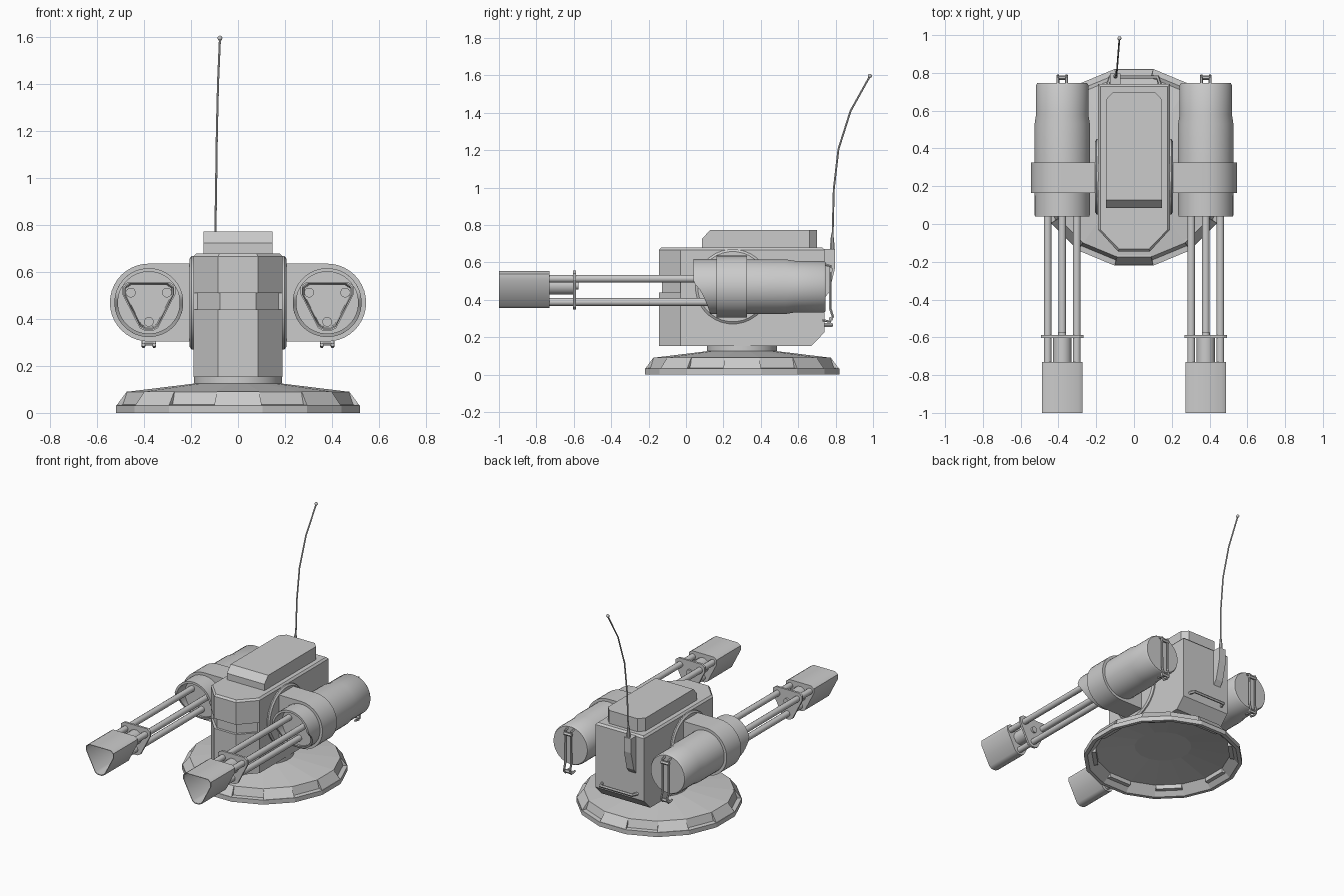
import bpy, bmesh, math
from mathutils import Matrix, Vector

if "Cube" in bpy.data.objects:
    bpy.data.objects.remove(bpy.data.objects["Cube"])


def finish(ob, smooth, mirror):
    bpy.ops.object.select_all(action='DESELECT')
    ob.select_set(True)
    bpy.context.view_layer.objects.active = ob
    if smooth:
        bpy.ops.object.shade_smooth_by_angle(angle=math.radians(35))
    if mirror:
        ob.modifiers.new("mirror", 'MIRROR').use_mirror_merge = False
    return ob


def to_object(bm, name, smooth=False, mirror=False):
    bmesh.ops.remove_doubles(bm, verts=bm.verts, dist=1e-5)
    bmesh.ops.recalc_face_normals(bm, faces=bm.faces)
    me = bpy.data.meshes.new(name)
    bm.to_mesh(me)
    bm.free()
    ob = bpy.data.objects.new(name, me)
    bpy.context.collection.objects.link(ob)
    return finish(ob, smooth, mirror)


def loft(name, loops, smooth=False, mirror=False):
    """Skin a list of equal-length 3D loops and cap both ends."""
    bm = bmesh.new()
    rows = [[bm.verts.new(p) for p in lp] for lp in loops]
    n = len(rows[0])
    for a, b in zip(rows, rows[1:]):
        for i in range(n):
            j = (i + 1) % n
            bm.faces.new((a[i], a[j], b[j], b[i]))
    bm.faces.new(rows[0])
    bm.faces.new(rows[-1])
    return to_object(bm, name, smooth, mirror)


def lathe(name, prof, axis, centre=(0, 0, 0), n=32, smooth=True, mirror=False):
    """Turn (position along axis, radius) pairs about an axis."""
    loops = []
    for t, r in prof:
        lp = []
        for i in range(n):
            a = (i + .5) * math.tau / n
            c, s = r * math.cos(a), r * math.sin(a)
            p = {'X': (t, c, s), 'Y': (c, t, s), 'Z': (c, s, t)}[axis]
            lp.append(Vector(p) + Vector(centre))
        loops.append(lp)
    return loft(name, loops, smooth, mirror)


def rod(name, paths, r, mirror=False):
    """Round bars along polylines."""
    cu = bpy.data.curves.new(name, 'CURVE')
    cu.dimensions = '3D'
    cu.bevel_depth, cu.bevel_resolution, cu.use_fill_caps = r, 1, True
    for path in paths:
        sp = cu.splines.new('POLY')
        sp.points.add(len(path) - 1)
        for q, p in zip(sp.points, path):
            q.co = (*p, 1)
    tmp = bpy.data.objects.new(name + "_path", cu)
    bpy.context.collection.objects.link(tmp)
    me = bpy.data.meshes.new_from_object(tmp.evaluated_get(bpy.context.evaluated_depsgraph_get()))
    bpy.data.objects.remove(tmp)
    ob = bpy.data.objects.new(name, me)
    bpy.context.collection.objects.link(ob)
    return finish(ob, True, mirror)


# base: 16-sided hollow foot with a pedestal
lathe("base", [(.1, .19), (.06, .45), (0, .505), (0, .53), (.032, .53), (.035, .50),
               (.09, .482), (.125, .19)], 'Z', (0, .3, 0), 16, smooth=False)
lathe("pedestal", [(.11, .188), (.16, .188)], 'Z', (0, .3, 0), 32)

# sloped blocks on every other facet of the foot
bm = bmesh.new()
for k in range(8):
    rot = Matrix.Translation((0, .3, 0)) @ Matrix.Rotation(k * math.tau / 8, 4, 'Z')
    vs = [bm.verts.new(rot @ Vector((s * w, -r, z))) for s in (-1, 1)
          for r, z, w in ((.519, .03, .102), (.474, .091, .09), (.44, .091, .085), (.44, .03, .085))]
    bmesh.ops.convex_hull(bm, input=vs)
to_object(bm, "base_blocks")


# body: chamfered nose, groove round the nose, sloped lower back
def plan(z, back, e=0, g=0):
    half = [(.19 - e, back - e), (.19 - e, -.03), (.19 - e - g, -.03),
            (.085 - .5 * (e + g), -.145 + e + g)]
    return [(x, y, z) for x, y in half] + [(-x, y, z) for x, y in reversed(half)]


loft("body", [plan(.153, .67), plan(.225, .74), plan(.44, .74), plan(.44, .74, 0, .018),
              plan(.51, .74, 0, .018), plan(.51, .74), plan(.667, .74), plan(.68, .74, .012)])

# roof hatch
loft("roof_hatch", [[(-.147, f, z), (.147, f, z), (.147, .66, z), (.11, .70, z),
                     (-.11, .70, z), (-.147, .66, z)]
                    for z, f in ((.67, .085), (.725, .085), (.772, .128))])

# side pivots
lathe("side_pivot", [(.18, .2), (.198, .2), (.207, .188)], 'X', (0, .25, .47), 32, mirror=True)

# arms wrapping the guns
CX, CZ = .38, .47
arc = [(CX + .166 * math.cos(a), CZ + .166 * math.sin(a))
       for a in (math.radians(-90 + 180 * i / 20) for i in range(21))]
ring = [(.18, CZ - .166)] + arc + [(.18, CZ + .166)]
loft("gun_arm", [[(x, y, z) for x, z in ring] for y in (.163, .325)], True, True)

# gun housing: solid rear drum
lathe("gun_drum", [(.15, .147), (.53, .147), (.58, .139), (.735, .139), (.747, .132)], 'Y',
      (CX, 0, CZ), 32, mirror=True)


# gun housing: open front collar, cut back along its lower half
def front_y(z):
    d = max(0, .485 - z)
    return .04 + .09 * min(1, (d / .16)) ** .6


def collar(r, y=None):
    lp = []
    for i in range(40):
        a = (i + .5) * math.tau / 40
        z = CZ + r * math.sin(a)
        lp.append((CX + r * math.cos(a), front_y(z) if y is None else y, z))
    return lp


loft("gun_collar", [collar(.147, .165), collar(.147), collar(.132), collar(.132, .14)], True, True)

# barrels in a triangle
for nm, dx, z in (("inner", -.077, .513), ("outer", .077, .513), ("lower", 0, .388)):
    lathe("barrel_" + nm, [(-.78, .021), (.16, .021)], 'Y', (CX + dx, 0, z), 12, mirror=True)
lathe("barrel_spine", [(-.75, .05), (-.6, .05), (-.6, .022), (-.575, .022)], 'Y',
      (CX, 0, .477), 12, mirror=True)

# triangular muzzle shroud and barrel clamp
half = [(.085, .553), (.108, .537), (.108, .505), (.037, .367), (.015, .355)]
tri = half + [(-x, z) for x, z in reversed(half)]


def section(y, s=1.0):
    return [(CX + x * s, y, .475 + (z - .475) * s) for x, z in tri]


loft("muzzle_shroud", [section(-.73), section(-1), section(-1, .95), section(-.77, .9)],
     True, True)
loft("barrel_clamp", [section(-.603, 1.05), section(-.588, 1.05)], False, True)

# grab bars on the back of each gun
rod("gun_back_bars", [[(CX + dx, y, z) for y, z in
                       ((.735, .59), (.772, .58), (.772, .35), (.785, .31), (.77, .283), (.73, .29))]
                      for dx in (-.023, .023)], .008, True)
rod("gun_back_crossbars", [[(CX - .03, .775, z), (CX + .03, .775, z)]
                           for z in (.56, .297)], .012, True)

# handle low on the back of the body
rod("back_handle", [[(-.14, .73, .265), (-.125, .778, .265), (.125, .778, .265),
                     (.14, .73, .265)]], .011)

# antenna with tapered mount
mount = [(.735, .67), (.797, .67), (.797, .57), (.765, .44), (.735, .40)]
loft("antenna_mount", [[(x, y, z) for y, z in mount] for x in (-.128, -.072)])
lathe("antenna_socket", [(.66, .012), (.70, .012), (.75, .007)], 'Z', (-.098, .782, 0), 8)
rod("antenna", [[(-.098, .782, .67), (-.093, .79, .99), (-.09, .815, 1.205),
                 (-.085, .88, 1.41), (-.077, .983, 1.595)]], .005)
bm = bmesh.new()
bmesh.ops.create_uvsphere(bm, u_segments=10, v_segments=6, radius=.011,
                          matrix=Matrix.Translation((-.077, .983, 1.597)))
to_object(bm, "antenna_tip", True)
